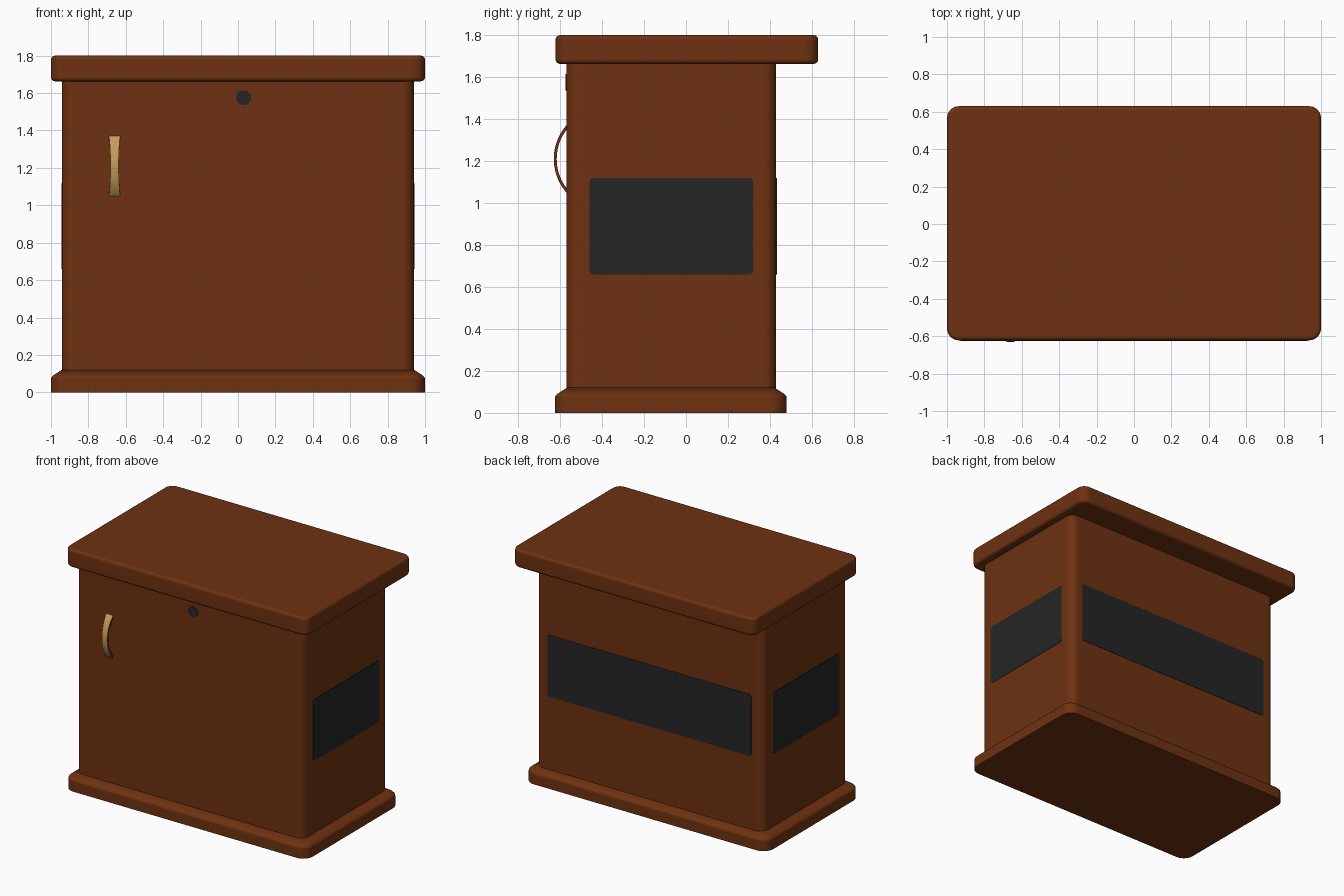
import bpy, bmesh, math
from mathutils import Vector, Matrix

if "Cube" in bpy.data.objects:
    bpy.data.objects.remove(bpy.data.objects["Cube"])


def material(name, rgb):
    m = bpy.data.materials.new(name)
    m.diffuse_color = (*rgb, 1)
    m.use_nodes = True
    m.node_tree.nodes["Principled BSDF"].inputs["Base Color"].default_value = m.diffuse_color
    return m


WOOD = material("brown wood", (0.155, 0.031, 0.0055))
DARK = material("dark panel", (0.0185, 0.0185, 0.0185))
BRASS = material("brass", (0.55, 0.33, 0.10))


def finish(name, bm, mats, angle=35):
    bmesh.ops.recalc_face_normals(bm, faces=bm.faces)
    me = bpy.data.meshes.new(name)
    bm.to_mesh(me)
    bm.free()
    for m in mats:
        me.materials.append(m)
    ob = bpy.data.objects.new(name, me)
    bpy.context.collection.objects.link(ob)
    bpy.ops.object.select_all(action='DESELECT')
    ob.select_set(True)
    bpy.context.view_layer.objects.active = ob
    bpy.ops.object.shade_smooth_by_angle(angle=math.radians(angle))
    wn = ob.modifiers.new("clean shading", 'WEIGHTED_NORMAL')
    wn.keep_sharp = True
    return ob


def outline(x0, x1, y0, y1, r, inset=0, n=8):
    """Rounded rectangle, counter-clockwise."""
    pts = []
    for k, (cx, cy) in enumerate([(x1 - r, y1 - r), (x0 + r, y1 - r),
                                  (x0 + r, y0 + r), (x1 - r, y0 + r)]):
        for i in range(n + 1):
            a = math.pi / 2 * (k + i / n)
            pts.append((cx + (r - inset) * math.cos(a), cy + (r - inset) * math.sin(a)))
    return pts


def loft(name, rect, r, profile, mat, matrix=Matrix(), n=8):
    """Stack rounded-rectangle outlines along a profile of (inset, height)."""
    bm = bmesh.new()
    rings = [[bm.verts.new(matrix @ Vector((x, y, z))) for x, y in outline(*rect, r, inset, n)]
             for inset, z in profile]
    for a, b in zip(rings, rings[1:]):
        for i in range(len(a)):
            j = (i + 1) % len(a)
            bm.faces.new((a[i], a[j], b[j], b[i]))
    bm.faces.new(rings[0][::-1])
    bm.faces.new(rings[-1])
    return finish(name, bm, [mat])


# Cabinet: plinth with sloped top, body, overhanging top slab
loft("plinth", (-1, 1, -0.625, 0.48), 0.08,
     [(0, 0), (0, 0.072), (0.003, 0.082), (0.011, 0.09), (0.058, 0.12)], WOOD)
loft("body", (-0.94, 0.94, -0.57, 0.43), 0.06, [(0, 0.115), (0, 1.68)], WOOD)
b = 0.022
arc = [math.pi / 2 * i / 4 for i in range(5)]
slab = [(b - b * math.sin(a), 1.663 + b - b * math.cos(a)) for a in arc]
slab += [(b - b * math.cos(a), 1.80 - b + b * math.sin(a)) for a in arc]
loft("top_slab", (-1, 1, -0.622, 0.63), 0.065, slab, WOOD)

# Dark panels on both sides and the back, dark lock disc on the front
T = 0.003


def facing(origin, right, normal):
    """Local x = right, local y = up, local z = out of the face."""
    m = Matrix((right, (0, 0, 1), normal)).transposed().to_4x4()
    m.translation = origin
    return m


flat = [(0, -T), (0, T)]
loft("right_panel", (-0.46, 0.32, 0.66, 1.12), 0.02, flat, DARK,
     facing((0.94, 0, 0), (0, 1, 0), (1, 0, 0)), 4)
loft("left_panel", (-0.32, 0.46, 0.66, 1.12), 0.02, flat, DARK,
     facing((-0.94, 0, 0), (0, -1, 0), (-1, 0, 0)), 4)
loft("back_panel", (-0.84, 0.84, 0.66, 1.12), 0.02, flat, DARK,
     facing((0, 0.43, 0), (-1, 0, 0), (0, 1, 0)), 4)
loft("lock", (-0.01, 0.07, 1.535, 1.615), 0.04, flat, DARK,
     facing((0, -0.57, 0), (1, 0, 0), (0, -1, 0)), 6)

# Bowed handle: waisted strap, brass outside, wood-coloured edges and back
bm = bmesh.new()
cx, cz, half, rise, thick = -0.66, 1.21, 0.16, 0.06, 0.014
R = (half ** 2 + rise ** 2) / (2 * rise)
span = math.asin(half / R)
rows = []
N = 20
for i in range(N + 1):
    t = 2 * i / N - 1
    a = t * span
    w = 0.022 + 0.008 * t * t
    row = []
    for rad, s in ((R, -1), (R, 1), (R - thick, 1), (R - thick, -1)):
        y = -0.63 + R - rad * math.cos(a)
        row.append(bm.verts.new((cx + s * w, y, cz + rad * math.sin(a))))
    rows.append(row)
for p, q in zip(rows, rows[1:]):
    for k in range(4):
        f = bm.faces.new((p[k], p[(k + 1) % 4], q[(k + 1) % 4], q[k]))
        f.material_index = 0 if k == 0 else 1
for row in (rows[0], rows[-1]):
    bm.faces.new(row).material_index = 1
finish("handle", bm, [BRASS, WOOD])
